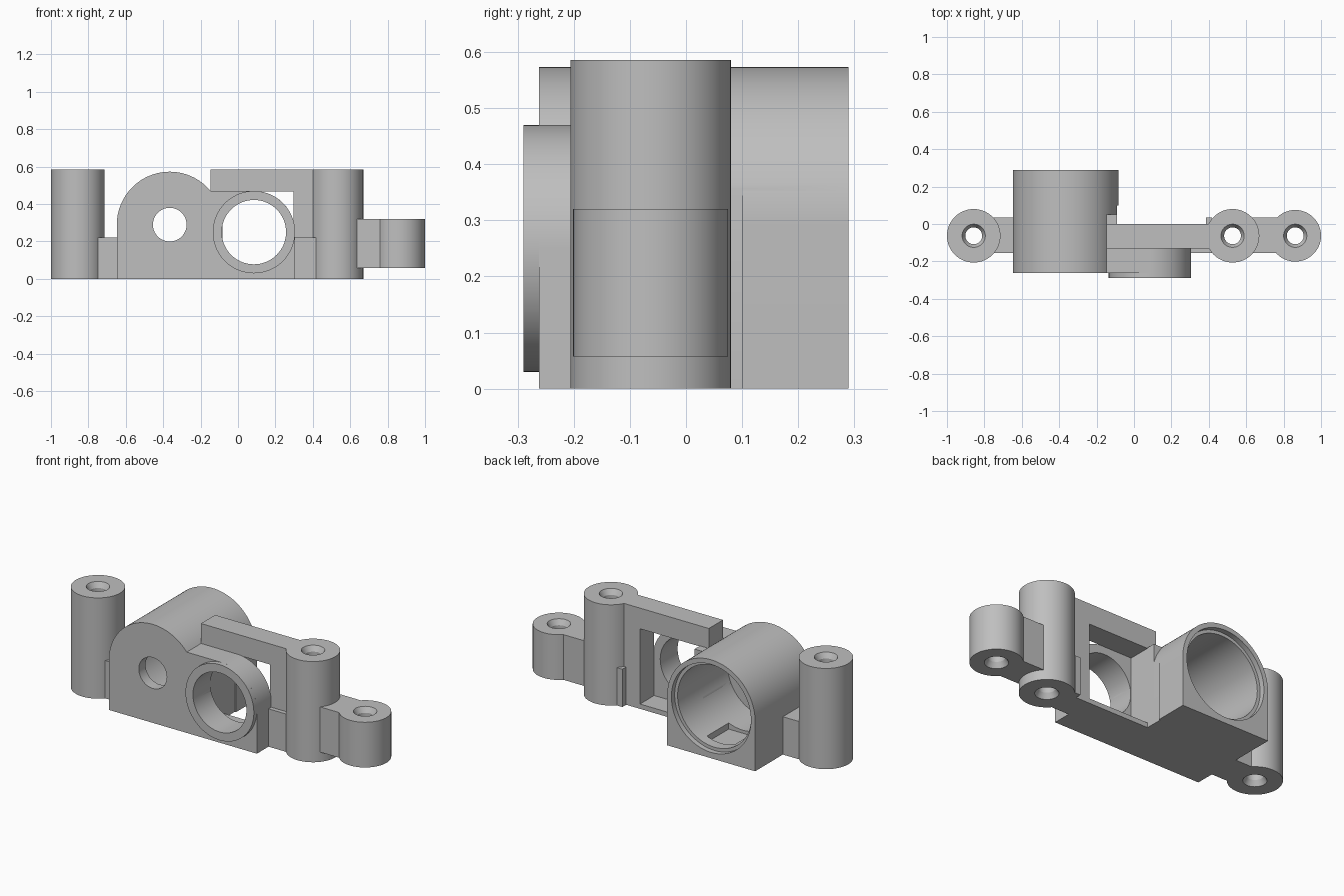
import bpy, bmesh, math

if "Cube" in bpy.data.objects:
    bpy.data.objects.remove(bpy.data.objects["Cube"], do_unlink=True)

grey = bpy.data.materials.new("matte grey")
grey.use_nodes = True
grey.diffuse_color = (0.52, 0.52, 0.52, 1)
grey.node_tree.nodes["Principled BSDF"].inputs["Base Color"].default_value = (0.52, 0.52, 0.52, 1)


def finish(name, bm):
    bmesh.ops.recalc_face_normals(bm, faces=bm.faces)
    mesh = bpy.data.meshes.new(name)
    bm.to_mesh(mesh)
    bm.free()
    mesh.materials.append(grey)
    ob = bpy.data.objects.new(name, mesh)
    bpy.context.collection.objects.link(ob)
    return ob


def arc(cx, cz, r, start=0, end=360, n=72):
    angles = [math.radians(start + (end - start) * i / n) for i in range(n + 1)]
    if end - start == 360:
        angles.pop()
    return [(cx + r * math.cos(a), cz + r * math.sin(a)) for a in angles]


def extrude(name, profile, y0, y1):
    """Extrude an x-z outline from y0 to y1."""
    bm = bmesh.new()
    face = bm.faces.new([bm.verts.new((x, y0, z)) for x, z in profile])
    new = bmesh.ops.extrude_face_region(bm, geom=[face])["geom"]
    verts = [v for v in new if isinstance(v, bmesh.types.BMVert)]
    bmesh.ops.translate(bm, verts=verts, vec=(0, y1 - y0, 0))
    return finish(name, bm)


def box(name, x0, x1, y0, y1, z0, z1):
    return extrude(name, [(x0, z0), (x1, z0), (x1, z1), (x0, z1)], y0, y1)


def post(name, x, r, z0, z1, bore=0.045, flare=0.062, depth=0.03):
    """Hollow post with a countersunk hole at both ends."""
    y, n = -0.063, 64
    profile = [(r, z0), (r, z1), (flare, z1), (bore, z1 - depth),
               (bore, z0 + depth), (flare, z0)]
    bm = bmesh.new()
    rings = [[bm.verts.new((x + px, y + pz, z)) for px, pz in arc(0, 0, rad, n=n)]
             for rad, z in profile]
    for a, b in zip(rings, rings[1:] + rings[:1]):
        for i in range(n):
            j = (i + 1) % n
            bm.faces.new((a[i], a[j], b[j], b[i]))
    return finish(name, bm)


def cut(ob, *cutters):
    for c in cutters:
        mod = ob.modifiers.new("cut", 'BOOLEAN')
        mod.operation = 'DIFFERENCE'
        mod.solver = 'EXACT'
        mod.object = c
    bpy.context.view_layer.objects.active = ob
    for mod in list(ob.modifiers):
        bpy.ops.object.modifier_apply(modifier=mod.name)


# Arched housing and round boss centres
hx, hz, hr = -0.365, 0.29, 0.283
bx, bz, br = 0.085, 0.25, 0.22

# Solid parts
housing = extrude("arched_housing",
                  [(hx - hr, 0), (hx + hr, 0)] + arc(hx, hz, hr, 0, 180), -0.262, 0.29)
front_block = extrude("front_block",
                      [(-0.15, 0), (bx + br, 0)] + arc(bx, bz, br, 0, 90, 24) + [(-0.15, 0.47)],
                      -0.262, -0.13)
boss = extrude("round_boss", arc(bx, bz, br), -0.29, -0.2)
frame = box("rear_frame", -0.147, 0.43, -0.13, 0, 0, 0.586)
jamb = box("inner_jamb", -0.147, -0.09, -0.13, 0.05, 0, 0.47)

# Posts and the links that join them
parts = [housing, front_block, boss, frame, jamb,
         post("left_end_post", -0.857, 0.143, 0, 0.586),
         post("main_post", 0.527, 0.143, 0, 0.586),
         post("short_post", 0.862, 0.138, 0.057, 0.32),
         box("end_post_link", -0.77, -0.63, -0.155, 0.035, 0, 0.22),
         box("short_post_link", 0.62, 0.78, -0.155, 0.035, 0.057, 0.32),
         box("main_post_foot", 0.297, 0.43, -0.155, 0, 0, 0.22),
         box("main_post_rib", 0.385, 0.418, -0.05, 0.035, 0, 0.22)]

# Cutters for the bores, window and clearances
bore = extrude("bore_cutter", arc(hx, hz, 0.237), -0.2, 0.4)
rim = extrude("rim_cutter", arc(hx, hz, 0.256), 0.26, 0.4)
groove = box("groove_cutter", hx - 0.09, hx + 0.09, 0.0, 0.2, 0.035, 0.15)
shaft = extrude("shaft_cutter", arc(hx, hz, 0.09), -0.4, -0.1)
eye = extrude("eye_cutter", arc(bx, bz, 0.172), -0.4, -0.1)
window = box("window_cutter", -0.1, 0.296, -0.2, 0.1, 0.028, 0.466)
clearance = box("clearance_cutter", -0.09, 0.05, -0.13, 0.1, -0.1, 0.7)

cut(housing, bore, rim, groove, shaft, eye, clearance)
cut(front_block, bore, eye)
cut(boss, eye)
cut(frame, bore, window)
cut(jamb, bore)
for c in (bore, rim, groove, shaft, eye, window, clearance):
    bpy.data.objects.remove(c, do_unlink=True)

# Smooth the curved walls, keep the edges crisp
bpy.ops.object.select_all(action='DESELECT')
for ob in parts:
    ob.select_set(True)
bpy.context.view_layer.objects.active = housing
bpy.ops.object.shade_smooth_by_angle(angle=math.radians(25))
